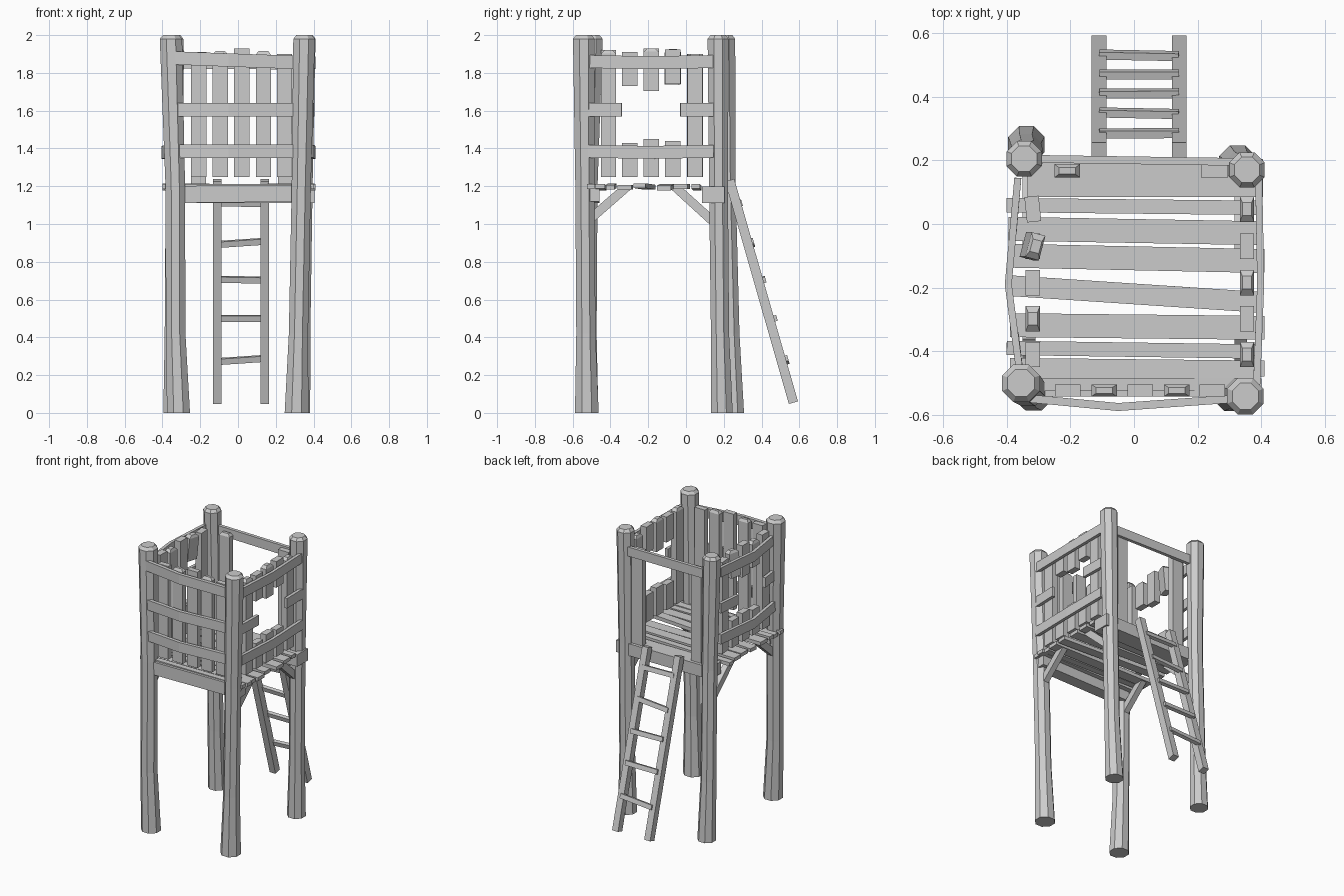
import bpy, bmesh, math
from mathutils import Vector, Matrix

if "Cube" in bpy.data.objects:
    bpy.data.objects.remove(bpy.data.objects["Cube"])


def loft(name, rings, mat=None):
    """Closed flat-shaded solid through rings of equal point count."""
    bm = bmesh.new()
    rows = [[bm.verts.new(p) for p in r] for r in rings]
    n = len(rows[0])
    for a, b in zip(rows, rows[1:]):
        for i in range(n):
            j = (i + 1) % n
            bm.faces.new((a[i], a[j], b[j], b[i]))
    bm.faces.new(rows[0][::-1])
    bm.faces.new(rows[-1])
    bmesh.ops.recalc_face_normals(bm, faces=bm.faces)
    if mat:
        bm.transform(mat)
    me = bpy.data.meshes.new(name)
    bm.to_mesh(me)
    bm.free()
    ob = bpy.data.objects.new(name, me)
    bpy.context.collection.objects.link(ob)
    return ob


def rect(cx, cy, z, w, d):
    return [(cx + sx * w / 2, cy + sy * d / 2, z)
            for sx, sy in ((-1, -1), (1, -1), (1, 1), (-1, 1))]


def box(name, center, size, rot=(0, 0, 0)):
    w, d, h = size
    m = Matrix.Translation(center)
    for ang, ax in zip(rot, "XYZ"):
        m = m @ Matrix.Rotation(ang, 4, ax)
    return loft(name, [rect(0, 0, -h / 2, w, d), rect(0, 0, h / 2, w, d)], m)


def slat(name, x, y, w, d, z0, z1, worn=False, tilt=(0, 0, 0)):
    """Upright board, optionally with a worn chamfered top."""
    h = z1 - z0
    rings = [rect(0, 0, -h / 2, w, d)]
    if worn:
        rings += [rect(0, 0, h / 2 - .018, w, d), rect(0, 0, h / 2, w * .65, d * .5)]
    else:
        rings += [rect(0, 0, h / 2, w, d)]
    m = Matrix.Translation((x, y, (z0 + z1) / 2))
    for ang, ax in zip(tilt, "XYZ"):
        m = m @ Matrix.Rotation(ang, 4, ax)
    return loft(name, rings, m)


def rail(name, pts, h, t):
    """Board bent along a path, thickness t in plan, height h."""
    pts = [Vector(p) for p in pts]
    d = (pts[-1] - pts[0]).normalized()
    s = Vector((-d.y, d.x, 0)).normalized() * t / 2
    up = Vector((0, 0, h / 2))
    return loft(name, [[p - s - up, p + s - up, p + s + up, p - s + up] for p in pts])


# Crooked eight-sided corner posts: (x, y, z, radius)
posts = {
    "front_left_post": [(-.315, -.525, 0, .066), (-.33, -.525, .42, .056),
                        (-.332, -.52, 1.2, .056), (-.355, -.5, 1.98, .064)],
    "front_right_post": [(.31, -.525, 0, .068), (.32, -.53, .42, .055),
                         (.335, -.535, 1.2, .055), (.35, -.541, 1.98, .062)],
    "back_left_post": [(-.338, .25, 0, .062), (-.34, .235, .42, .052),
                       (-.335, .215, 1.2, .052), (-.345, .205, 1.98, .06)],
    "back_right_post": [(.325, .19, 0, .062), (.335, .18, .42, .052),
                        (.345, .172, 1.2, .054), (.355, .17, 1.98, .06)],
}
for name, path in posts.items():
    x, y, z, r = path[-1]
    rings = [[(cx + cr * math.cos(math.pi * (i + .5) / 4),
               cy + cr * math.sin(math.pi * (i + .5) / 4), cz) for i in range(8)]
             for cx, cy, cz, cr in path + [(x, y, 2.0, r * .72)]]
    loft(name, rings)

# Floor beams
box("front_beam", (.02, -.5, 1.16), (.72, .085, .09), (0, math.radians(-.6), 0))
box("back_beam", (.035, .145, 1.155), (.74, .12, .085))

# Floor planks: centre x, centre y, width, yaw in degrees
planks = [(0, .055, .045, -.6), (.005, -.022, .075, -1), (.01, -.108, .075, -1.2),
          (.005, -.22, .065, -3.8), (.01, -.322, .075, -.6), (0, -.395, .045, -.8),
          (.01, -.45, .05, -.6), (.0, -.505, .04, 0)]
for i, (x, y, w, a) in enumerate(planks):
    box(f"floor_plank_{i}", (x, y, 1.195 + .004 * (i % 2)), (.8, w, .025),
        (0, math.radians((i % 3 - 1) * .6), math.radians(a)))

# Diagonal braces under both sides
for side, x in (("left", -.33), ("right", .335)):
    for end, y0, y1 in (("front", -.53, -.29), ("back", .15, -.08)):
        loft(f"{side}_{end}_brace",
             [[(x + dx, y0, z) for dx, z in ((-.02, .975), (.02, .975), (.02, 1.04), (-.02, 1.04))],
              [(x + dx, y, z) for dx, y, z in ((-.02, y1, 1.185), (.02, y1, 1.185),
                                               (.02, y1 + (y0 - y1) * .3, 1.185),
                                               (-.02, y1 + (y0 - y1) * .3, 1.185))]])

# Front wall: upright boards and bowed rails
for i, x in enumerate((-.208, -.094, .02, .134, .246)):
    slat(f"front_slat_{i}", x, -.523, .08, .038, 1.25,
         (1.91, 1.915, 1.93, 1.915, 1.90)[i], i % 2 == 1)
for i, (z, dz) in enumerate(((1.385, 0), (1.605, 0), (1.868, .012))):
    rail(f"front_rail_{i}", [(-.365, -.545, z + dz), (-.05, -.575, z), (.3, -.55, z - dz)], .07, .025)

# Side walls: broken boards around a hole
for side, s in (("left", -1), ("right", 1)):
    x = .355 if s > 0 else -.318
    for i, y in enumerate((-.41, -.298, -.184, -.07, .047)):
        worn = i % 2 == (1 if s < 0 else 0)
        top = (1.92, 1.91, 1.93, 1.925, 1.90)[i]
        if i in (0, 4):
            slat(f"{side}_slat_{i}", x, y, .045, .08, 1.25, top, worn,
                 (0, 0, math.radians(6 if s < 0 and i == 4 else 0)))
        else:
            loose = s < 0 and i == 3
            slat(f"{side}_upper_slat_{i}", x, y, .045, .08, (1.73, 1.705, 1.74)[i - 1], top, worn,
                 (0, math.radians(6), math.radians(-15)) if loose else (0, 0, 0))
            slat(f"{side}_lower_slat_{i}", x, y, .045, .08, 1.25, (1.43, 1.45, 1.44)[i - 1])
    xa, xm, xb = (-.352, -.395, -.365) if s < 0 else (.385, .398, .392)
    for tag, z in (("lower", 1.385), ("top", 1.86)):
        rail(f"{side}_{tag}_rail", [(xa, -.52, z), (xm, -.19, z - .006), (xb, .145, z)], .068, .022)
    rail(f"{side}_middle_rail_front", [(xa, -.52, 1.605), ((xa + xm) / 2, -.34, 1.605)], .07, .022)
    rail(f"{side}_middle_rail_back", [((xb + xm) / 2, -.03, 1.605), (xb, .145, 1.605)], .07, .022)

# Back entrance: top rail and a door board each side
rail("back_top_rail", [(-.33, .205, 1.855), (.34, .195, 1.85)], .065, .024)
for side, x, w in (("left", -.21, .08), ("right", .253, .085)):
    slat(f"back_{side}_slat", x, .167, w, .042, 1.2, 1.87, side == "left")

# Leaning ladder
lean = math.atan2(.335, 1.17)
for side, x in (("left", -.11), ("right", .142)):
    box(f"ladder_{side}_rail", (x, .4, .643), (.046, .05, 1.225), (lean, 0, 0))
for i, (z, y, a) in enumerate(((.28, .53, -4), (.5, .47, 0), (.705, .41, 1),
                               (.9, .348, -4), (1.11, .285, 1))):
    box(f"ladder_rung_{i}", (.016, y, z), (.25, .024, .032),
        (lean, math.radians(a), 0))
